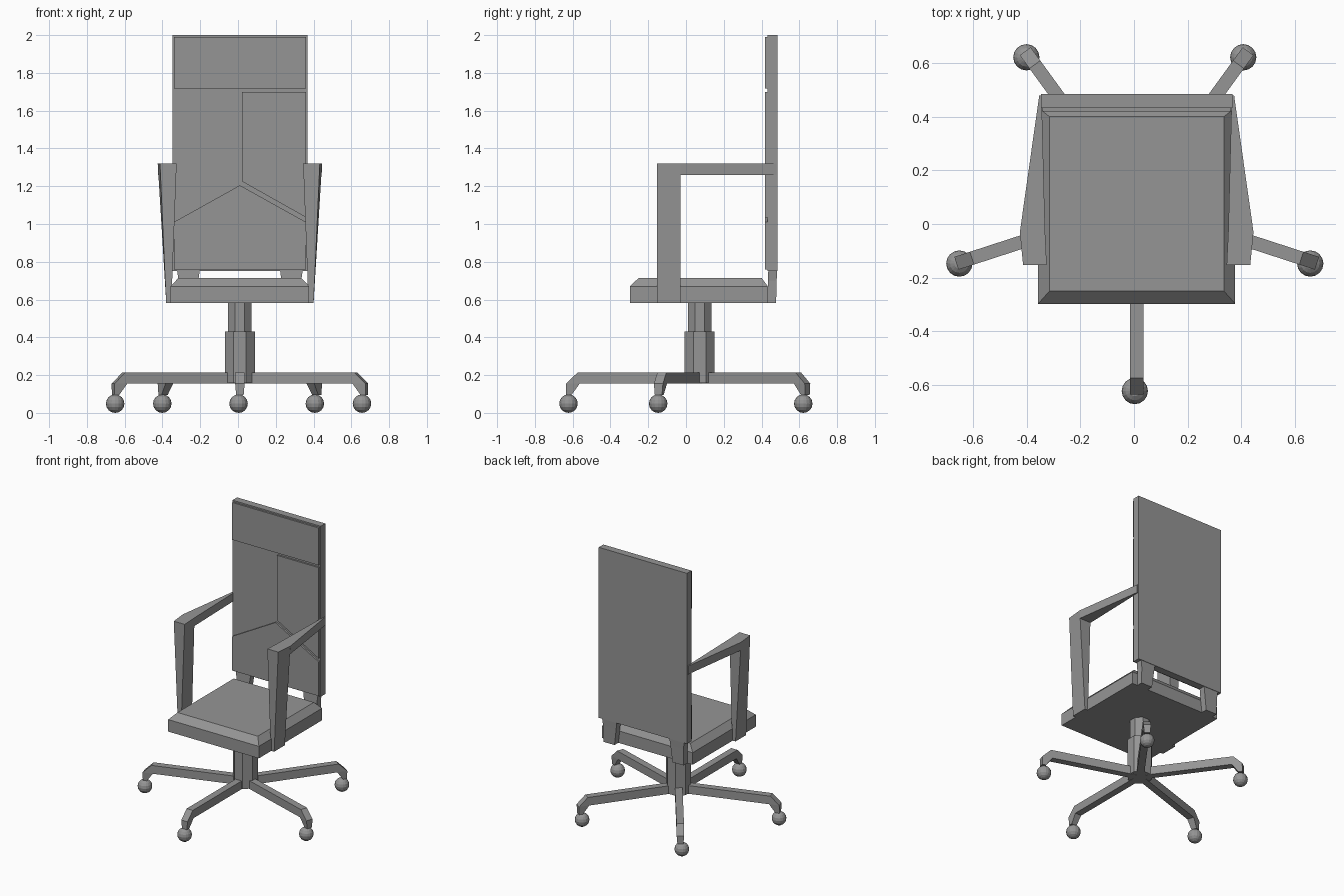
import bpy
import bmesh
from math import sin, cos, radians, pi

if "Cube" in bpy.data.objects:
    bpy.data.objects.remove(bpy.data.objects["Cube"])

CX, CY = 0.01, 0.072  # chair axis

grey = bpy.data.materials.new("dark_grey")
grey.diffuse_color = (0.3, 0.3, 0.3, 1)
grey.use_nodes = True
grey.node_tree.nodes["Principled BSDF"].inputs["Base Color"].default_value = grey.diffuse_color


def add_mesh(name, verts, faces, location=(0, 0, 0)):
    mesh = bpy.data.meshes.new(name)
    mesh.from_pydata(verts, [], faces)
    obj = bpy.data.objects.new(name, mesh)
    obj.location = location
    bpy.context.collection.objects.link(obj)
    return obj


def loft(name, rings):
    """Closed solid on the chair's centre line through rings of equal point count."""
    n = len(rings[0])
    verts = [p for ring in rings for p in ring]
    faces = [tuple(reversed(range(n))), tuple(range(len(verts) - n, len(verts)))]
    for r in range(len(rings) - 1):
        for i in range(n):
            j = (i + 1) % n
            faces.append((r * n + i, r * n + j, (r + 1) * n + j, (r + 1) * n + i))
    return add_mesh(name, verts, faces, (CX, 0, 0))


def rect(x0, x1, y0, y1, z):
    return [(x0, y0, z), (x1, y0, z), (x1, y1, z), (x0, y1, z)]


def panel(name, outline, y_front, y_back):
    """Outline in x/z, given depth in y."""
    return loft(name, [[(x, y, z) for x, z in outline] for y in (y_back, y_front)])


def mirror_x(obj):
    obj.modifiers.new("mirror", 'MIRROR')


# Seat cushion with chamfered top
loft("seat", [rect(-0.367, 0.367, -0.297, 0.433, 0.582),
              rect(-0.367, 0.367, -0.297, 0.433, 0.67),
              rect(-0.325, 0.325, -0.25, 0.40, 0.715)])

# Backrest board and raised front panels
panel("backrest", [(-0.357, 0.752), (0.357, 0.752), (0.357, 2.0), (-0.357, 2.0)], 0.432, 0.485)
panel("headrest_panel", [(-0.35, 1.717), (0.35, 1.717), (0.35, 1.99), (-0.35, 1.99)], 0.419, 0.432)
panel("side_panel", [(0.012, 1.225), (0.35, 1.035), (0.35, 1.70), (0.012, 1.70)], 0.419, 0.432)
panel("lumbar_panel", [(-0.35, 0.76), (0.35, 0.76), (0.35, 1.01), (0, 1.205), (-0.35, 1.01)],
      0.419, 0.432)

# Brackets joining seat and backrest
mirror_x(loft("back_bracket", [rect(0.235, 0.325, 0.433, 0.477, 0.582),
                               rect(0.22, 0.325, 0.433, 0.480, 0.70),
                               rect(0.21, 0.335, 0.437, 0.483, 0.775)]))

# Armrests: tapered post and rail narrowing toward the back
mirror_x(loft("arm_post", [
    rect(0.363, 0.39, -0.153, -0.03, 0.582),
    [(0.335, -0.153, 1.32), (0.423, -0.153, 1.32), (0.435, -0.03, 1.32), (0.341, -0.03, 1.32)],
]))
mirror_x(loft("arm_rail", [
    [(0.341, -0.03, 1.26), (0.433, -0.03, 1.26), (0.435, -0.03, 1.32), (0.341, -0.03, 1.32)],
    [(0.354, 0.478, 1.26), (0.363, 0.478, 1.26), (0.363, 0.478, 1.32), (0.354, 0.478, 1.32)],
]))


# Octagonal gas column in two stages
def octagon(r, z):
    angles = [pi / 8 + i * pi / 4 for i in range(8)]
    return [(r * cos(a), CY + r * sin(a), z) for a in angles]


loft("column_sleeve", [octagon(0.086, 0.157), octagon(0.086, 0.432)])
loft("column_piston", [octagon(0.067, 0.43), octagon(0.067, 0.584)])

# Five-star base: bent legs with ball casters
leg_profile = [(0, 0.155), (0.635, 0.155), (0.678, 0.095), (0.706, 0.095),
               (0.706, 0.155), (0.645, 0.215), (0, 0.215)]
leg_sides = [(0, 1, 5, 6), (1, 2, 3, 4), (1, 4, 5)]
n = len(leg_profile)
for k in range(5):
    angle = radians(-90 + 72 * k)
    verts = [(r, side * (0.025 if z > 0.1 else 0.02), z)
             for side in (1, -1) for r, z in leg_profile]
    faces = [tuple(reversed(f)) for f in leg_sides]
    faces += [tuple(i + n for i in f) for f in leg_sides]
    faces += [(i, (i + 1) % n, (i + 1) % n + n, i + n) for i in range(n)]
    leg = add_mesh("base_leg", verts, faces, (CX, CY, 0))
    leg.rotation_euler.z = angle
    bpy.ops.mesh.primitive_uv_sphere_add(
        segments=16, ring_count=8, radius=0.049,
        location=(0.003 + 0.687 * cos(angle), 0.065 + 0.687 * sin(angle), 0.049))
    bpy.context.object.name = "caster"

# Shared colour, and every surface facing outward
for obj in bpy.data.objects:
    obj.data.materials.append(grey)
    bm = bmesh.new()
    bm.from_mesh(obj.data)
    bmesh.ops.recalc_face_normals(bm, faces=bm.faces)
    bm.to_mesh(obj.data)
    bm.free()
